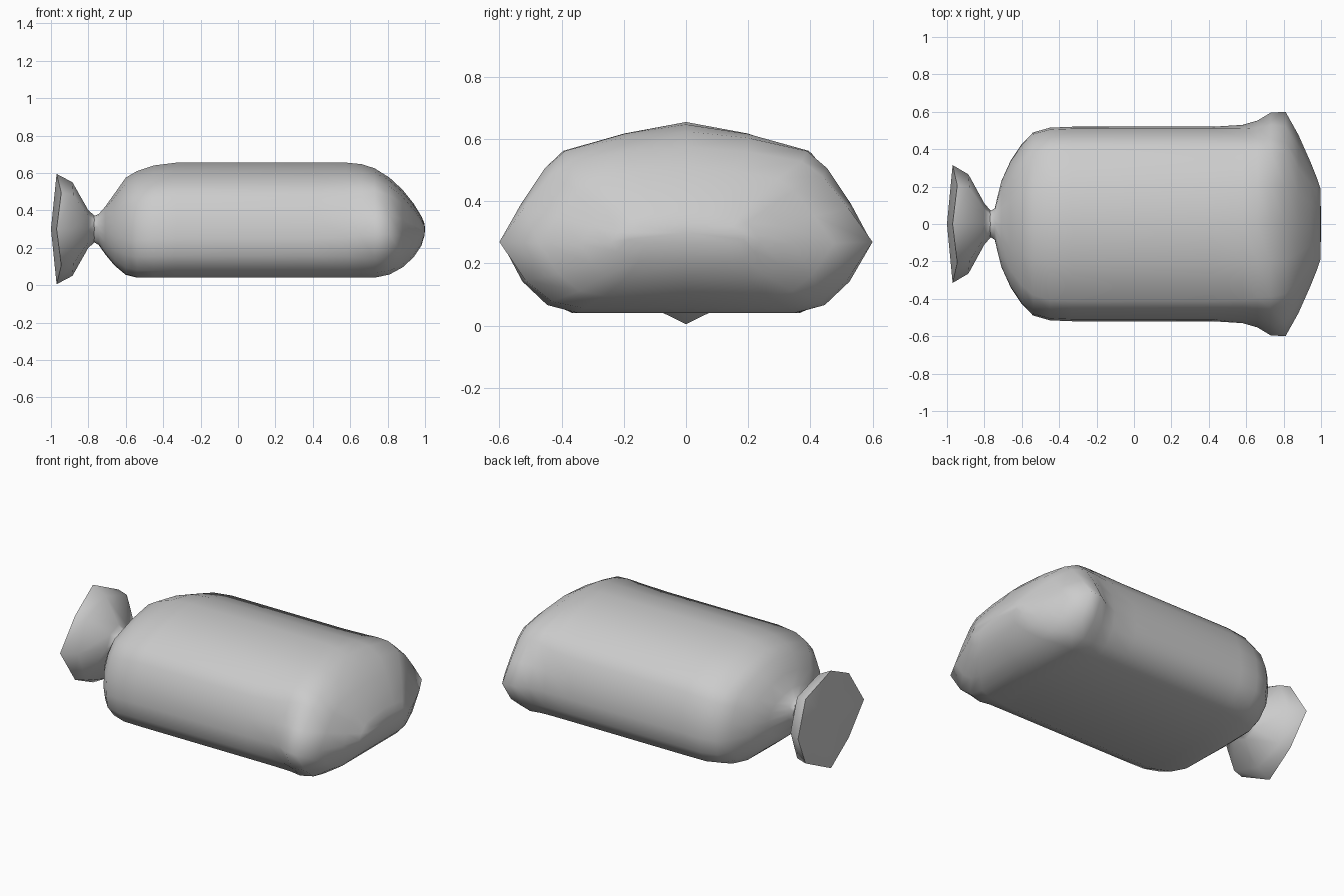
import bpy
import math

cube = bpy.data.objects.get("Cube")
if cube:
    bpy.data.objects.remove(cube, do_unlink=True)


def make_material(name, colour):
    material = bpy.data.materials.new(name)
    material.use_nodes = True
    material.diffuse_color = colour
    material.node_tree.nodes["Principled BSDF"].inputs["Base Color"].default_value = colour
    return material


def loft(name, rings, start_tip, end_tip, material, sharp_angle):
    """Skin closed rings of equal length and close both ends with fans."""
    count = len(rings[0])
    verts = [point for ring in rings for point in ring]
    faces = []
    for r in range(len(rings) - 1):
        for i in range(count):
            j = (i + 1) % count
            a, b = r * count, (r + 1) * count
            faces.append((a + i, a + j, b + j, b + i))
    first, last = len(verts), len(verts) + 1
    verts += [start_tip, end_tip]
    base = (len(rings) - 1) * count
    for i in range(count):
        j = (i + 1) % count
        faces.append((first, j, i))
        faces.append((last, base + i, base + j))
    mesh = bpy.data.meshes.new(name)
    mesh.from_pydata(verts, [], faces)
    mesh.materials.append(material)
    mesh.update()
    obj = bpy.data.objects.new(name, mesh)
    bpy.context.collection.objects.link(obj)
    bpy.ops.object.select_all(action="DESELECT")
    obj.select_set(True)
    bpy.context.view_layer.objects.active = obj
    bpy.ops.object.mode_set(mode="EDIT")
    bpy.ops.mesh.select_all(action="SELECT")
    bpy.ops.mesh.normals_make_consistent(inside=False)
    bpy.ops.object.mode_set(mode="OBJECT")
    bpy.ops.object.shade_smooth_by_angle(angle=math.radians(sharp_angle))
    return obj


cloth = make_material("grey_cloth", (0.6, 0.6, 0.6, 1))

# Half cross-sections from bottom to top: (share of width, share of height)
FULL = [(0, 0), (.7, 0), (.87, .065), (.98, .19), (1, .34),
        (.98, .52), (.9, .7), (.79, .82), (.38, .935), (0, 1)]
POINTED = [(0, 0), (.55, 0), (.72, .04), (.86, .17), (1, .41),
           (.87, .62), (.73, .82), (.62, .91), (.33, .97), (0, 1)]
STEP = math.pi / (len(FULL) - 1)
ROUND = [(math.sin(i * STEP), (1 - math.cos(i * STEP)) / 2) for i in range(len(FULL))]


def section(x, half_width, bottom, top, mix):
    """Mix: below zero leans to round, above zero leans to pointed."""
    target = POINTED if mix > 0 else ROUND
    k = abs(mix)
    half = []
    for (u, t), (u2, t2) in zip(FULL, target):
        y = half_width * (u + (u2 - u) * k)
        z = bottom + (top - bottom) * (t + (t2 - t) * k)
        half.append((x, y, z))
    return half + [(x, -y, z) for x, y, z in half[-2:0:-1]]


# Sack body: neck, shoulders, straight middle, bulging corners, seamed end
STATIONS = [
    (-.77, .07, .23, .37, -1),
    (-.745, .085, .215, .38, -1),
    (-.71, .23, .165, .42, -.7),
    (-.66, .34, .105, .49, -.4),
    (-.6, .43, .055, .575, -.2),
    (-.54, .49, .04, .61, -.1),
    (-.45, .515, .04, .64, 0),
    (-.33, .52, .04, .655, 0),
    (.42, .52, .04, .655, 0),
    (.58, .53, .04, .655, .15),
    (.66, .553, .04, .647, .45),
    (.73, .595, .04, .625, .8),
    (.81, .6, .057, .575, 1),
    (.88, .475, .095, .51, 1),
    (.94, .34, .15, .435, .8),
    (.98, .24, .21, .37, .5),
    (.997, .19, .265, .33, 0),
]
loft("sack_body", [section(*s) for s in STATIONS],
     (-.77, 0, .3), (1, 0, .3), cloth, 60)

# Gathered cloth beyond the neck: eight-sided flare with a shallow cap
CENTRE = .3


def flare_ring(x, ry, rz, corner_x, corner_scale):
    ring = []
    for i in range(8):
        a = i * math.pi / 4
        corner = i % 2
        scale = corner_scale if corner else 1
        ring.append((corner_x if corner else x,
                     ry * scale * math.cos(a),
                     CENTRE + rz * scale * math.sin(a)))
    return ring


FLARE = [
    (-.745, .072, .072, -.745, 1),
    (-.765, .07, .07, -.765, 1),
    (-.8, .11, .1, -.8, 1),
    (-.885, .265, .25, -.88, 1.04),
    (-.97, .315, .295, -.945, .93),
]
loft("gathered_end", [flare_ring(*f) for f in FLARE],
     (-.745, 0, CENTRE), (-1, 0, CENTRE), cloth, 50)
